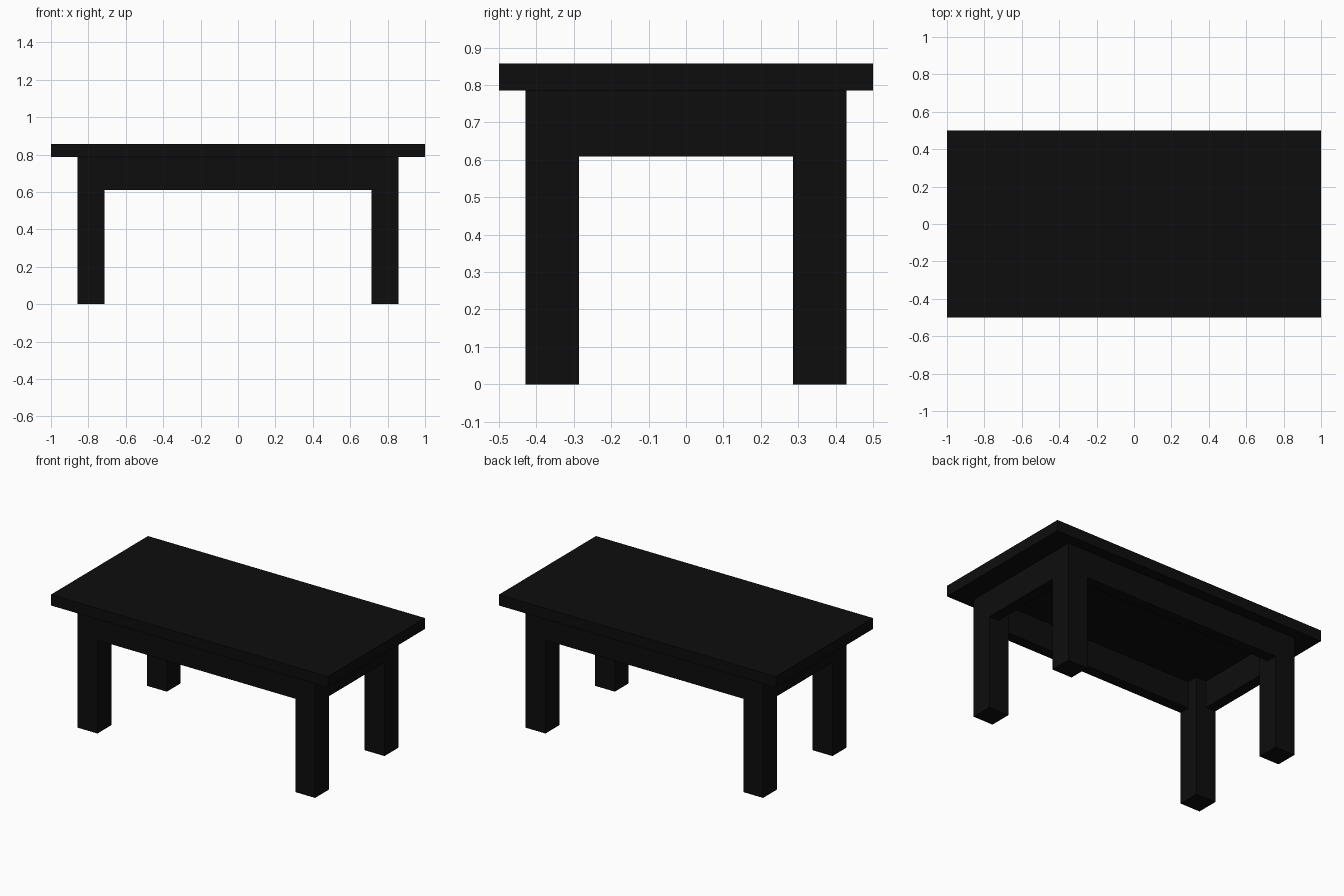
import bpy

cube = bpy.data.objects.get("Cube")
if cube:
    bpy.data.objects.remove(cube, do_unlink=True)

# Single near-black finish
BLACK = (0.004, 0.004, 0.004, 1)
black = bpy.data.materials.new("black_finish")
black.use_nodes = True
black.diffuse_color = BLACK
black.node_tree.nodes["Principled BSDF"].inputs["Base Color"].default_value = BLACK


def box(name, center, size):
    bpy.ops.mesh.primitive_cube_add(size=1, location=center)
    ob = bpy.context.object
    ob.name = name
    ob.scale = size
    bpy.ops.object.transform_apply(location=False, rotation=False, scale=True)
    ob.data.materials.append(black)
    return ob


HEIGHT, TOP = 0.857, 0.071            # overall height, tabletop thickness
UNDER = HEIGHT - TOP                  # underside of the tabletop
OUT_X, OUT_Y, LEG = 0.857, 0.429, 0.143
RAIL, RAIL_BOTTOM = 0.07, 0.609       # apron thickness and lower edge

# Tabletop
box("tabletop", (0, 0, HEIGHT - TOP / 2), (2, 1, TOP))

# Legs
for x_name, sx in (("left", 1), ("right", -1)):
    for y_name, sy in (("front", -1), ("back", 1)):
        box(f"{y_name}_{x_name}_leg",
            (sx * (OUT_X - LEG / 2), sy * (OUT_Y - LEG / 2), UNDER / 2),
            (LEG, LEG, UNDER))

# Aprons between the legs, flush with their outer faces
rail_z = (UNDER + RAIL_BOTTOM) / 2
rail_h = UNDER - RAIL_BOTTOM
for name, s in (("front", -1), ("back", 1)):
    box(f"{name}_apron", (0, s * (OUT_Y - RAIL / 2), rail_z),
        (2 * (OUT_X - LEG), RAIL, rail_h))
for name, s in (("left", 1), ("right", -1)):
    box(f"{name}_apron", (s * (OUT_X - RAIL / 2), 0, rail_z),
        (RAIL, 2 * (OUT_Y - LEG), rail_h))
